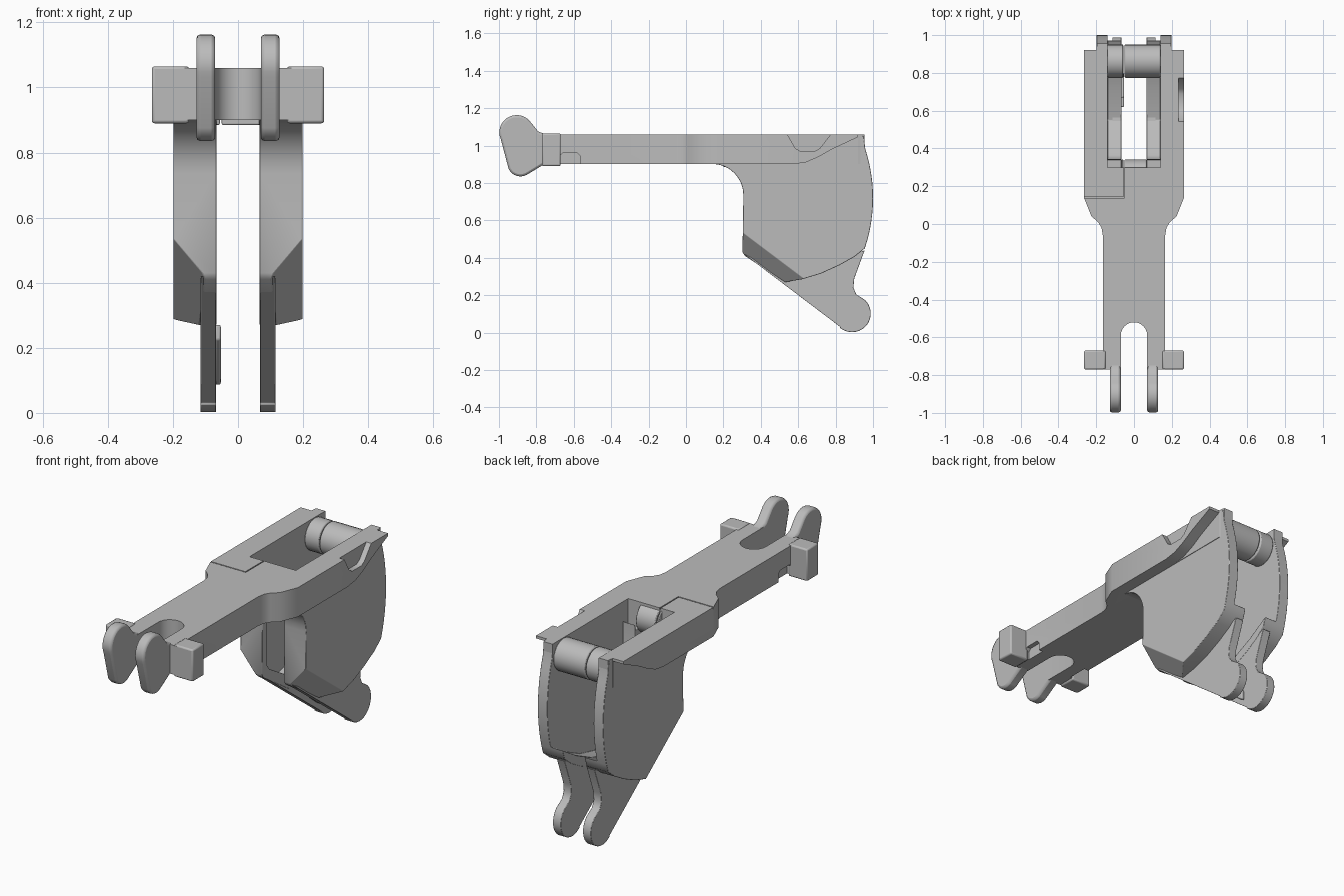
import bpy, bmesh, math
from mathutils import Vector

cube = bpy.data.objects.get("Cube")
if cube:
    bpy.data.objects.remove(cube)

grey = bpy.data.materials.new("plain grey")
grey.use_nodes = True
grey.diffuse_color = (0.5, 0.5, 0.5, 1)
grey.node_tree.nodes["Principled BSDF"].inputs["Base Color"].default_value = (0.5, 0.5, 0.5, 1)


def arc(cx, cy, r, start, end, n=8):
    """Points on a circle, angles in degrees."""
    angles = [math.radians(start + (end - start) * i / n) for i in range(n + 1)]
    return [(cx + r * math.cos(a), cy + r * math.sin(a)) for a in angles]


def prism(name, pts, lo, hi, axis="x", cut=None):
    """Extrude a profile: (y, z) along x, or (x, y) along z."""
    place = (lambda p, d: (d, p[0], p[1])) if axis == "x" else (lambda p, d: (p[0], p[1], d))
    bm = bmesh.new()
    face = bm.faces.new([bm.verts.new(place(p, lo)) for p in pts])
    step = Vector(place((0, 0), hi - lo))
    new = bmesh.ops.extrude_face_region(bm, geom=[face])["geom"]
    bmesh.ops.translate(bm, vec=step, verts=[v for v in new if isinstance(v, bmesh.types.BMVert)])
    if cut:
        bmesh.ops.bisect_plane(bm, geom=bm.verts[:] + bm.edges[:] + bm.faces[:],
                               plane_co=cut[0], plane_no=cut[1], clear_outer=True)
        bmesh.ops.holes_fill(bm, edges=[e for e in bm.edges if e.is_boundary])
    bmesh.ops.recalc_face_normals(bm, faces=bm.faces[:])
    mesh = bpy.data.meshes.new(name)
    bm.to_mesh(mesh)
    bm.free()
    mesh.materials.append(grey)
    ob = bpy.data.objects.new(name, mesh)
    bpy.context.collection.objects.link(ob)
    return ob


def box(name, x0, x1, y0, y1, z0, z1):
    return prism(name, [(y0, z0), (y1, z0), (y1, z1), (y0, z1)], x0, x1)


def activate(ob):
    bpy.ops.object.select_all(action="DESELECT")
    ob.select_set(True)
    bpy.context.view_layer.objects.active = ob


def carve(ob, *cutters):
    """Subtract the cutters and remove them."""
    activate(ob)
    for c in cutters:
        mod = ob.modifiers.new("carve", "BOOLEAN")
        mod.operation, mod.solver, mod.object = "DIFFERENCE", "EXACT", c
        bpy.ops.object.modifier_apply(modifier=mod.name)
        bpy.data.objects.remove(c)


def finish(ob, bevel=0.006, mirror=False):
    """Soften edges, mirror across x and shade."""
    if bevel:
        mod = ob.modifiers.new("soft edges", "BEVEL")
        mod.width, mod.segments, mod.limit_method = bevel, 2, "ANGLE"
        mod.angle_limit = math.radians(40)
    if mirror:
        ob.modifiers.new("other side", "MIRROR").use_mirror_merge = False
    activate(ob)
    bpy.ops.object.shade_smooth_by_angle(angle=math.radians(35))


# Arm: narrow front neck with a U slot, flaring to a wide frame
half = [(0.07, -0.77), (0.165, -0.77), (0.165, -0.06), (0.172, -0.02), (0.19, 0.01),
        (0.225, 0.04), (0.265, 0.14), (0.265, 0.92), (0.2, 0.92), (0.195, 0.955), (0.14, 0.955)]
outline = half + [(-x, y) for x, y in reversed(half)] + arc(0, -0.59, 0.07, 180, 0, 12)
arm = prism("arm", outline, 0.9, 1.06, "z")

# Rising underside of the rear flanges, and the window between them
rise = [(0.57, 0.85), (0.57, 0.9), (0.64, 0.91), (0.71, 0.94), (0.78, 0.98), (0.93, 1.05), (1.1, 1.05), (1.1, 0.85)]
cutters = [prism("flange_cut", rise, s * 0.201, s * 0.3) for s in (-1, 1)]
cutters.append(box("window_cut", -0.14, 0.14, 0.30, 1.1, 0.8, 1.2))

# Finger notch on the left flange, and small slots behind the pegs
notch = [(0.53, 1.08), (0.585, 0.985), (0.61, 0.97), (0.69, 0.97), (0.715, 0.985), (0.79, 1.08)]
cutters.append(prism("notch_cut", notch, 0.235, 0.3))
slot = [(-0.675, 0.88), (-0.565, 0.88), (-0.565, 0.945), (-0.58, 0.96), (-0.66, 0.96), (-0.675, 0.945)]
cutters += [prism("slot_cut", slot, s * 0.14, s * 0.2) for s in (-1, 1)]

# Seams around the cover on the right side
cutters.append(box("cross_seam_cut", -0.3, -0.05, 0.138, 0.144, 1.05, 1.1))
cutters.append(box("long_seam_cut", -0.056, -0.05, 0.138, 0.32, 1.05, 1.1))
carve(arm, *cutters)
finish(arm, 0)

# Rounded cross bars at both ends of the window
for label, x0, x1 in (("right", -0.14, -0.056), ("left", -0.05, 0.14)):
    rear = arc(0.862, 0.972, 0.088, 0, 360, 24)[:-1]
    finish(prism("rear_bar_" + label, rear, x0, x1))
for label, x0, x1 in (("right", -0.066, -0.056), ("left", -0.05, 0.066)):
    front = [(0.2, 0.885), (0.28, 0.885)] + arc(0.255, 0.972, 0.086, -60, 60, 10) + [(0.28, 1.058), (0.2, 1.058)]
    finish(prism("front_bar_" + label, front, x0, x1), 0.004)

# Pegs and hook lobes at the front
finish(box("peg", 0.15, 0.265, -0.77, -0.67, 0.89, 1.065), 0.008, True)
lobe = arc(-0.905, 1.07, 0.093, 45, 205, 14) + arc(-0.885, 0.905, 0.07, 205, 300, 8)
lobe += [(-0.75, 0.905), (-0.67, 0.905), (-0.67, 1.055), (-0.75, 1.06), (-0.79, 1.075)]
finish(prism("hook_lobe", lobe, 0.07, 0.128), 0.012, True)

# Deep side walls with a slanted outer corner and a hollow inside
back = arc(0.15, 0.72, 0.85, -18.5, 18, 12)
wall_pts = arc(0.14, 0.735, 0.167, 90, 0, 8) + [(0.302, 0.43), (0.315, 0.41), (0.53, 0.27)]
wall_pts += [(0.62, 0.285), (0.72, 0.315), (0.82, 0.36), (0.9, 0.405)] + back
wall_pts += [(0.95, 1.05), (0.36, 1.05), (0.34, 0.92), (0.14, 0.92)]
corner = (Vector((0.2, 0.30, 0.54)), Vector((0.0396, -0.025, -0.033)))
wall = prism("side_wall", wall_pts, 0.066, 0.198, cut=corner)
pocket = [(0.345, 1.2), (0.345, 0.47), (0.365, 0.44), (0.55, 0.33), (0.72, 0.37), (0.85, 0.43),
          (1.1, 0.58), (1.1, 1.2)]
carve(wall, prism("pocket_cut", pocket, 0, 0.14))
finish(wall, 0.004, True)

# Thin tails with rounded feet below the walls
tail = [(0.31, 0.42), (0.825, 0.03)] + arc(0.888, 0.102, 0.1, 230, 405, 14)
tail += [(0.91, 0.205), (0.895, 0.24), (0.9, 0.29), (0.955, 0.44), (0.9, 0.42), (0.7, 0.34), (0.5, 0.33)]
finish(prism("tail", tail, 0.067, 0.115), 0.01, True)

# Raised rib inside the right tail
rib = [(0.62, 0.225), (0.775, 0.1), (0.8, 0.085), (0.8, 0.14), (0.67, 0.265), (0.62, 0.27)]
finish(prism("tail_rib", rib, -0.07, -0.053), 0.005)
